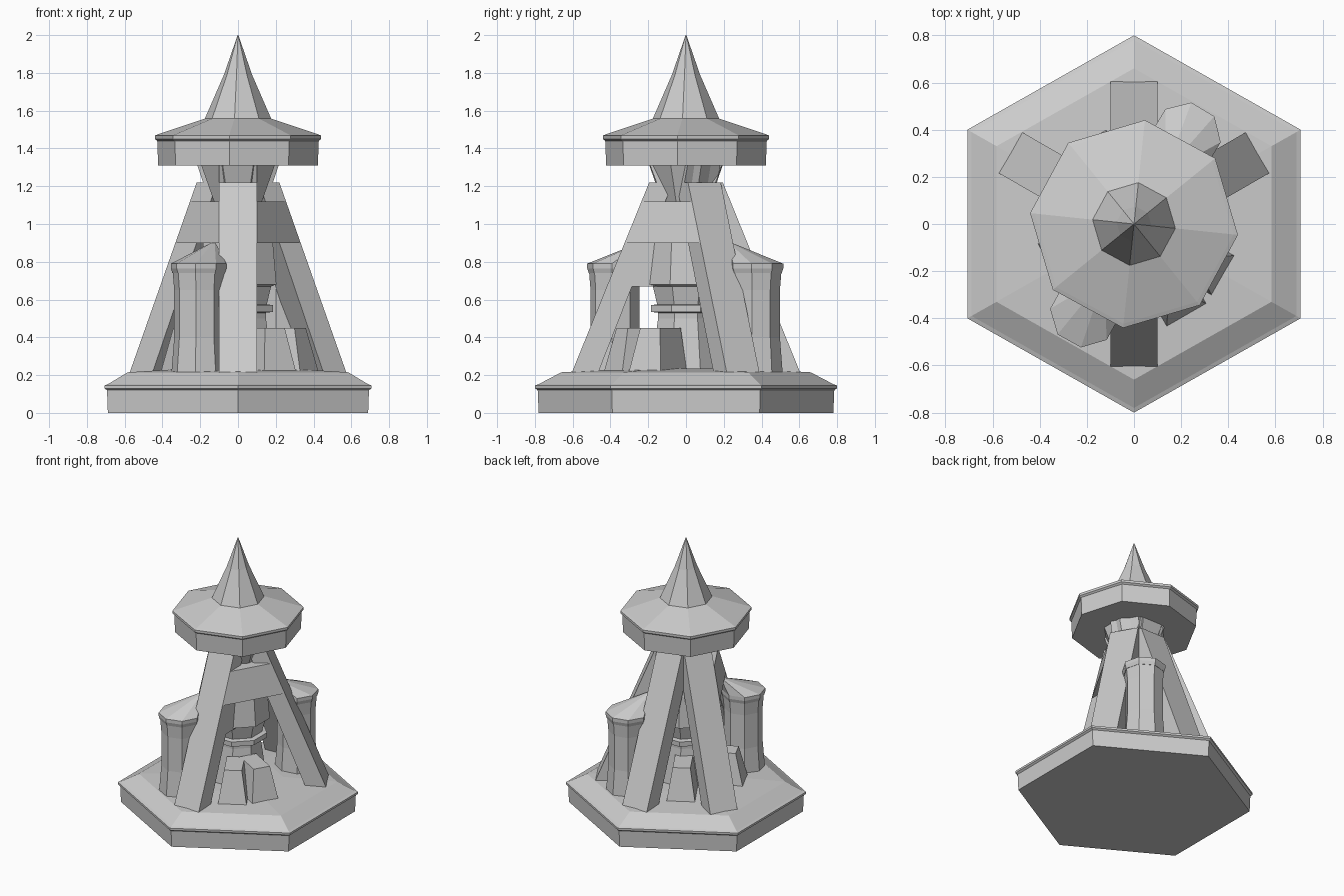
import bpy, bmesh, math
from mathutils import Vector

cube = bpy.data.objects.get("Cube")
if cube:
    bpy.data.objects.remove(cube)

GREY = (0.6, 0.6, 0.6, 1)
stone = bpy.data.materials.new("grey_stone")
stone.use_nodes = True
stone.diffuse_color = GREY
stone.node_tree.nodes["Principled BSDF"].inputs["Base Color"].default_value = GREY


def finish(name, bm):
    bmesh.ops.recalc_face_normals(bm, faces=bm.faces)
    mesh = bpy.data.meshes.new(name)
    bm.to_mesh(mesh)
    bm.free()
    mesh.materials.append(stone)
    obj = bpy.data.objects.new(name, mesh)
    bpy.context.collection.objects.link(obj)
    return obj


def loft(name, rings):
    """Skin closed rings of equal length and cap both ends."""
    bm = bmesh.new()
    rows = [[bm.verts.new(p) for p in ring] for ring in rings]
    n = len(rows[0])
    for a, b in zip(rows, rows[1:]):
        for i in range(n):
            j = (i + 1) % n
            bm.faces.new((a[i], a[j], b[j], b[i]))
    bm.faces.new(rows[0][::-1])
    bm.faces.new(rows[-1])
    return finish(name, bm)


def ring(sides, radius, z, turn=0, center=(0, 0)):
    return [(center[0] + radius * math.cos(turn + math.tau * i / sides),
             center[1] + radius * math.sin(turn + math.tau * i / sides), z)
            for i in range(sides)]


def lathe(name, sides, profile, turn=0, center=(0, 0)):
    return loft(name, [ring(sides, r, z, math.radians(turn), center) for r, z in profile])


def polar(angle, r, side=0, z=0):
    """Point at a distance along a direction, shifted sideways."""
    a = math.radians(angle)
    return Vector((r * math.cos(a) - side * math.sin(a),
                   r * math.sin(a) + side * math.cos(a), z))


def slab(angle, inner, outer, half, z):
    return [polar(angle, inner, -half, z), polar(angle, outer, -half, z),
            polar(angle, outer, half, z), polar(angle, inner, half, z)]


# Hexagonal base with a thin raised rim
base = lathe("base", 6, [(0.78, 0), (0.785, 0.12), (0.8, 0.13), (0.8, 0.145),
                         (0.78, 0.152), (0.66, 0.215), (0.3, 0.235)], turn=30)
base.scale.x = 1.02

# Central column with a waist band and flared capital
lathe("column", 8, [(0.2, 0.22), (0.16, 0.5), (0.16, 0.53), (0.2, 0.535), (0.2, 0.57),
                    (0.165, 0.575), (0.19, 0.67), (0.22, 0.68), (0.2, 0.9),
                    (0.13, 1.1), (0.21, 1.31)], turn=22.5)

# Leaning legs
LEGS = {"front": 270, "left": 30, "right": 150, "back": 90}
for side, angle in LEGS.items():
    loft(side + "_leg", [slab(angle, 0.47, 0.61, 0.1, 0.2),
                         slab(angle, 0.07, 0.195, 0.1, 1.22)])
    # Short block seating each leg under the cap
    loft(side + "_leg_block", [slab(angle, 0.05, 0.13, 0.1, 1.15),
                               slab(angle, 0.05, 0.19, 0.1, 1.31)])


def leg_radius(z):
    return 0.61 - (z - 0.2) * 0.407


def beam(name, start, end, low, high, depth):
    """Board joining the outer corners of two legs, following their lean."""
    rings = []
    for z in (low, high):
        r = leg_radius(z)
        a, b = polar(start, r, 0.1, z), polar(end, r, -0.1, z)
        inward = (b - a).cross(Vector((0, 0, 1))).normalized() * -depth
        rings.append([a, b, b + inward, a + inward])
    loft(name, rings)


# Upper beams
beam("left_beam", 270, 30, 0.9, 1.12, 0.1)
beam("right_beam", 150, 270, 0.9, 1.12, 0.1)

# Web tying the front leg to the column
loft("front_web", [slab(270, 0, leg_radius(z) - 0.02, 0.095, z) for z in (0.67, 0.9)])

# Paired side turrets with lean-to roofs
for side, angle in (("front", 241), ("back", 59)):
    c = polar(angle, 0.43)
    apex = polar(angle, 0.27)
    turn = angle + 22.5
    lathe(side + "_turret", 8, [(0.145, 0.21), (0.13, 0.4), (0.13, 0.65), (0.14, 0.77)],
          turn, c[:2])
    rad = math.radians(turn)
    loft(side + "_turret_roof", [ring(8, 0.14, 0.74, rad, c), ring(8, 0.148, 0.765, rad, c),
                                 ring(8, 0.148, 0.79, rad, c), ring(8, 0.012, 0.9, rad, apex)])

# Low tapered blocks around the column foot
for i, (angle, r) in enumerate(((330, 0.33), (300, 0.34), (120, 0.3), (205, 0.3))):
    loft("foot_block_%d" % (i + 1), [slab(angle, r - 0.17, r + 0.11, 0.1, 0.2),
                                     slab(angle, r - 0.17, r + 0.05, 0.06, 0.45)])

# Octagonal cap with lip and shallow roof
lathe("cap", 8, [(0.425, 1.31), (0.43, 1.44), (0.443, 1.45), (0.443, 1.468),
                 (0.425, 1.475), (0.17, 1.56)], turn=-6)

# Pointed spire
lathe("spire", 8, [(0.18, 1.55), (0.075, 1.79), (0.002, 2.0)], turn=-6)
